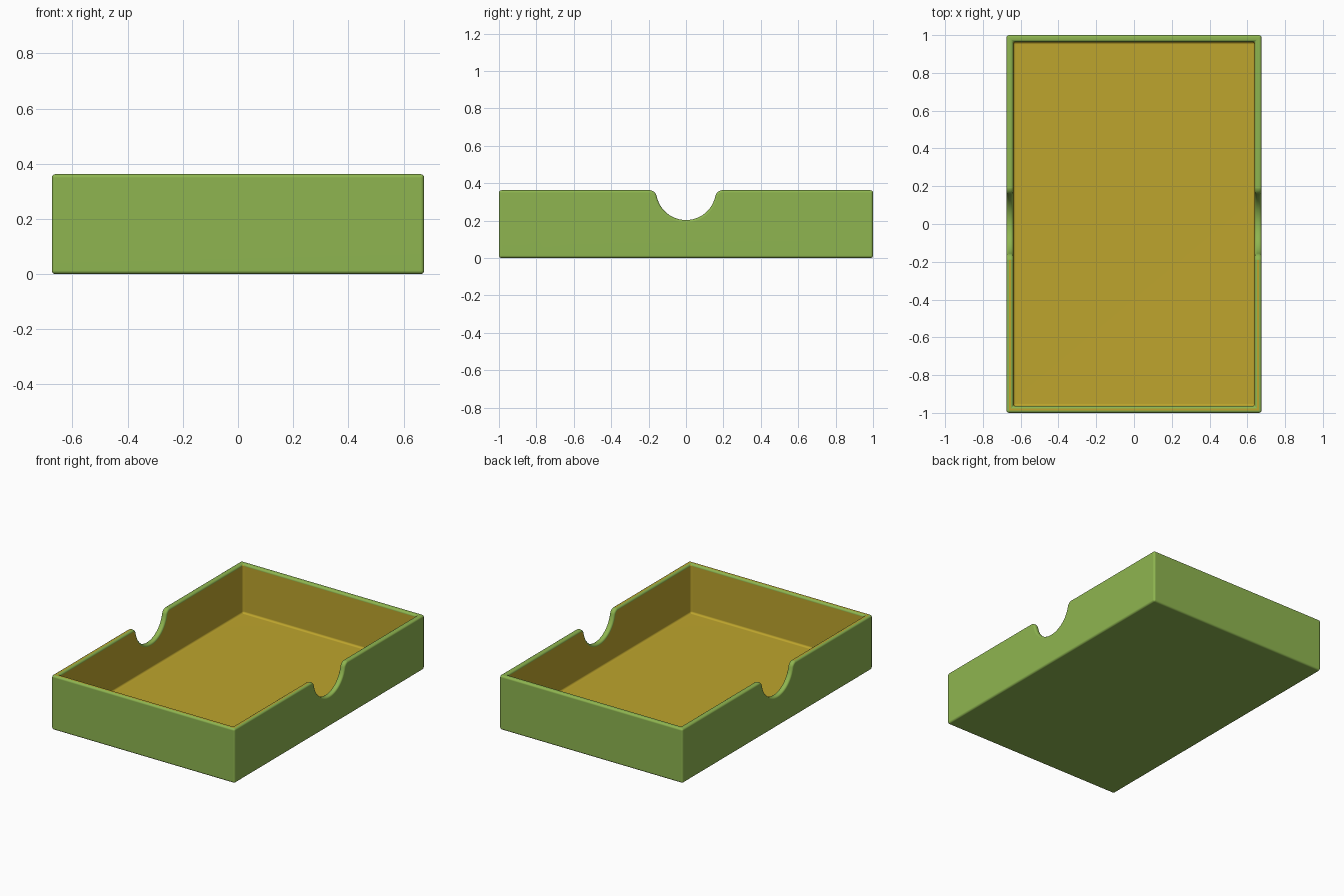
import bpy, bmesh, math
from mathutils import Vector

cube = bpy.data.objects.get("Cube")
if cube:
    bpy.data.objects.remove(cube, do_unlink=True)

HALF_X, HALF_Y, HEIGHT = 0.675, 1.0, 0.362
WALL, ROUND = 0.036, 0.013
IN_X, IN_Y = HALF_X - WALL, HALF_Y - WALL
NOTCH_R, LIP_R = 0.16, 0.04


def make_material(name, color):
    mat = bpy.data.materials.new(name)
    mat.use_nodes = True
    mat.diffuse_color = color
    mat.node_tree.nodes["Principled BSDF"].inputs["Base Color"].default_value = color
    return mat


def extrude_profile(name, points, direction):
    """Solid made by sweeping a flat outline along a direction."""
    bm = bmesh.new()
    face = bm.faces.new([bm.verts.new(p) for p in points])
    swept = bmesh.ops.extrude_face_region(bm, geom=[face])["geom"]
    verts = [g for g in swept if isinstance(g, bmesh.types.BMVert)]
    bmesh.ops.translate(bm, verts=verts, vec=Vector(direction))
    bmesh.ops.recalc_face_normals(bm, faces=bm.faces)
    mesh = bpy.data.meshes.new(name)
    bm.to_mesh(mesh)
    bm.free()
    obj = bpy.data.objects.new(name, mesh)
    bpy.context.collection.objects.link(obj)
    return obj


def block(name, hx, hy, z0, z1):
    corners = [(-hx, -hy, z0), (hx, -hy, z0), (hx, hy, z0), (-hx, hy, z0)]
    return extrude_profile(name, corners, (0, 0, z1 - z0))


def notch_profile():
    """Round scoop with softly flared lips, drawn in the YZ plane."""
    top = HEIGHT + 0.0005
    lip_y = math.sqrt((NOTCH_R + LIP_R) ** 2 - LIP_R ** 2)
    tilt = math.atan2(LIP_R, lip_y)
    half = [(lip_y, top + 0.1)]
    for i in range(7):
        a = math.pi / 2 + (math.pi / 2 - tilt) * i / 6
        half.append((lip_y + LIP_R * math.cos(a), top - LIP_R + LIP_R * math.sin(a)))
    for i in range(1, 13):
        a = -tilt - (math.pi / 2 - tilt) * i / 12
        half.append((NOTCH_R * math.cos(a), top + NOTCH_R * math.sin(a)))
    outline = half + [(-y, z) for y, z in reversed(half[:-1])]
    return [(-1, y, z) for y, z in outline]


# Tray body, hollowed out and notched on both long sides
tray = block("tray", HALF_X, HALF_Y, 0, HEIGHT)
cutters = [block("cavity_cutter", IN_X, IN_Y, WALL, HEIGHT + 0.2),
           extrude_profile("notch_cutter", notch_profile(), (2, 0, 0))]
for cutter in cutters:
    cutter.hide_render = True
    cut = tray.modifiers.new(cutter.name, "BOOLEAN")
    cut.operation, cut.solver, cut.object = "DIFFERENCE", "EXACT", cutter

# Rounded edges
bevel = tray.modifiers.new("rounded_edges", "BEVEL")
bevel.width, bevel.segments = ROUND, 4
bevel.limit_method, bevel.angle_limit = "ANGLE", math.radians(45)
bevel.use_clamp_overlap = False

bpy.ops.object.select_all(action="DESELECT")
bpy.context.view_layer.objects.active = tray
tray.select_set(True)
for mod in list(tray.modifiers):
    bpy.ops.object.modifier_apply(modifier=mod.name)
for cutter in cutters:
    bpy.data.objects.remove(cutter, do_unlink=True)

# Green shell with an ochre lining
tray.data.materials.clear()
tray.data.materials.append(make_material("leaf_green", (0.271, 0.462, 0.080, 1)))
tray.data.materials.append(make_material("ochre_lining", (0.515, 0.376, 0.026, 1)))
for face in tray.data.polygons:
    c = face.center
    inside = abs(c.x) < IN_X + 1e-4 and abs(c.y) < IN_Y + 1e-4 and c.z > WALL - 1e-3
    face.material_index = int(inside)

bpy.ops.object.shade_smooth_by_angle(angle=math.radians(40))
weighted = tray.modifiers.new("even_shading", "WEIGHTED_NORMAL")
weighted.keep_sharp = True
